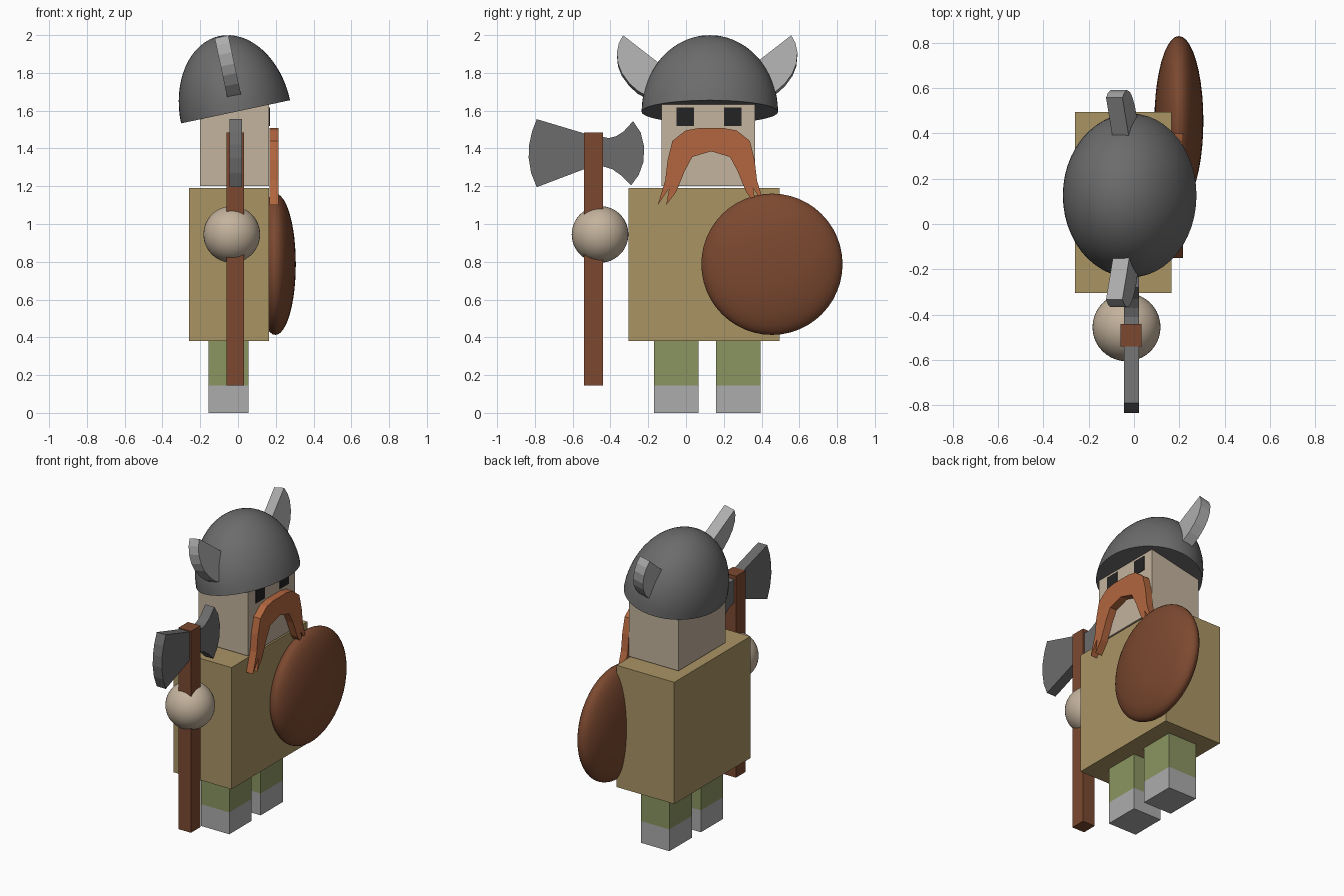
import bpy, bmesh, math
from mathutils import Matrix, Vector

if "Cube" in bpy.data.objects:
    bpy.data.objects.remove(bpy.data.objects["Cube"])


def material(name, hex_code):
    def lin(c):
        c /= 255
        return c / 12.92 if c <= 0.04045 else ((c + 0.055) / 1.055) ** 2.4
    m = bpy.data.materials.new(name)
    m.diffuse_color = (*[lin(int(hex_code[i:i + 2], 16)) for i in (0, 2, 4)], 1)
    m.use_nodes = True
    m.node_tree.nodes["Principled BSDF"].inputs["Base Color"].default_value = m.diffuse_color
    return m


TUNIC = material("tan tunic", "AA9464")
SKIN = material("skin", "C4B39D")
GREEN = material("green trousers", "8B9561")
GREY = material("light grey", "ACACAC")
STEEL = material("dark steel", "6C6C6C")
WOOD = material("brown wood", "7C4930")
HAIR = material("ginger hair", "B2663E")
BLACK = material("eye black", "242424")


def finish(name, bm, mat, matrix=None, smooth=False):
    if matrix:
        bm.transform(matrix)
    bmesh.ops.recalc_face_normals(bm, faces=bm.faces)
    me = bpy.data.meshes.new(name)
    bm.to_mesh(me)
    bm.free()
    me.materials.append(mat)
    ob = bpy.data.objects.new(name, me)
    bpy.context.collection.objects.link(ob)
    if smooth:
        bpy.ops.object.select_all(action='DESELECT')
        ob.select_set(True)
        bpy.context.view_layer.objects.active = ob
        bpy.ops.object.shade_smooth_by_angle(angle=math.radians(40))
    return ob


def box(name, mat, x, y, z):
    bm = bmesh.new()
    bmesh.ops.create_cube(bm, size=1)
    size = Matrix.Diagonal((x[1] - x[0], y[1] - y[0], z[1] - z[0], 1))
    mid = Vector((sum(x) / 2, sum(y) / 2, sum(z) / 2))
    return finish(name, bm, mat, Matrix.Translation(mid) @ size)


def ball(name, mat, centre, radii):
    bm = bmesh.new()
    bmesh.ops.create_uvsphere(bm, u_segments=40, v_segments=24, radius=1)
    m = Matrix.Translation(centre) @ Matrix.Diagonal((*radii, 1))
    return finish(name, bm, mat, m, True)


def slab(name, mat, outline, x0, x1, matrix=None):
    """Extrude a (y, z) outline along x."""
    bm = bmesh.new()
    face = bm.faces.new([bm.verts.new((x0, y, z)) for y, z in outline])
    ext = bmesh.ops.extrude_face_region(bm, geom=[face])
    verts = [v for v in ext["geom"] if isinstance(v, bmesh.types.BMVert)]
    bmesh.ops.translate(bm, verts=verts, vec=(x1 - x0, 0, 0))
    return finish(name, bm, mat, matrix)


# Body, head and legs
box("body", TUNIC, (-0.26, 0.165), (-0.305, 0.495), (0.38, 1.19))
box("head", SKIN, (-0.20, 0.165), (-0.13, 0.365), (1.20, 1.65))
for side, y0 in (("right", -0.17), ("left", 0.16)):
    y = (y0, y0 + 0.235)
    box(side + "_boot", GREY, (-0.155, 0.055), y, (0, 0.145))
    box(side + "_trouser", GREEN, (-0.155, 0.055), y, (0.145, 0.38))

# Eyes
for side, y0 in (("right", -0.05), ("left", 0.20)):
    box(side + "_eye", BLACK, (0.163, 0.169), (y0, y0 + 0.093), (1.52, 1.617))

# Moustache, mirrored about the middle of the face
half = [(0.07, 1.507), (0.135, 1.495), (0.205, 1.44), (0.23, 1.34), (0.243, 1.23),
        (0.283, 1.10), (0.222, 1.19), (0.238, 1.10), (0.185, 1.17), (0.14, 1.28),
        (0.10, 1.355), (0.0, 1.385)]
outline = [(0.133 - d, z) for d, z in half] + [(0.133 + d, z) for d, z in half[-2::-1]]
slab("moustache", HAIR, outline, 0.166, 0.215)

# Helmet: tilted half ellipsoid with a flat underside
tilt = Matrix.Translation((-0.013, 0.126, 1.594)) @ Matrix.Rotation(math.radians(-12), 4, 'Y')
bm = bmesh.new()
bmesh.ops.create_uvsphere(bm, u_segments=48, v_segments=32, radius=1)
cut = bmesh.ops.bisect_plane(bm, geom=bm.verts[:] + bm.edges[:] + bm.faces[:], dist=1e-4,
                             plane_co=(0, 0, 0), plane_no=(0, 0, 1), clear_inner=True)
bmesh.ops.holes_fill(bm, edges=[e for e in bm.edges if e.is_boundary])
finish("helmet", bm, STEEL, tilt @ Matrix.Diagonal((0.295, 0.361, 0.41, 1)), True)

# Horns, in the helmet's tilted frame
horn = [(-0.333, 1.99), (-0.355, 1.95), (-0.366, 1.90), (-0.36, 1.84), (-0.34, 1.79),
        (-0.30, 1.735), (-0.255, 1.695), (-0.21, 1.67), (-0.12, 1.72), (-0.127, 1.83)]
horn = [(y - 0.112, (z - 1.594) * 1.02) for y, z in horn]
for side, s in (("right", 1), ("left", -1)):
    slab(side + "_horn", GREY, [(s * y - 0.014, z) for y, z in horn], -0.027, 0.047, tilt)

# Shield and hand
ball("shield", WOOD, (0.198, 0.455, 0.787), (0.108, 0.374, 0.374))
ball("hand", SKIN, (-0.033, -0.455, 0.945), (0.15, 0.15, 0.15))

# Axe
box("axe_shaft", WOOD, (-0.06, 0.032), (-0.54, -0.44), (0.145, 1.485))
blade = [(-0.79, 1.555), (-0.815, 1.49), (-0.83, 1.42), (-0.833, 1.35), (-0.82, 1.27),
         (-0.79, 1.195), (-0.54, 1.29), (-0.44, 1.305), (-0.39, 1.29), (-0.34, 1.255),
         (-0.29, 1.205), (-0.25, 1.26), (-0.225, 1.33), (-0.222, 1.41), (-0.24, 1.485),
         (-0.28, 1.545), (-0.33, 1.49), (-0.37, 1.465), (-0.41, 1.455), (-0.54, 1.48)]
slab("axe_blade", STEEL, blade, -0.045, 0.022)
